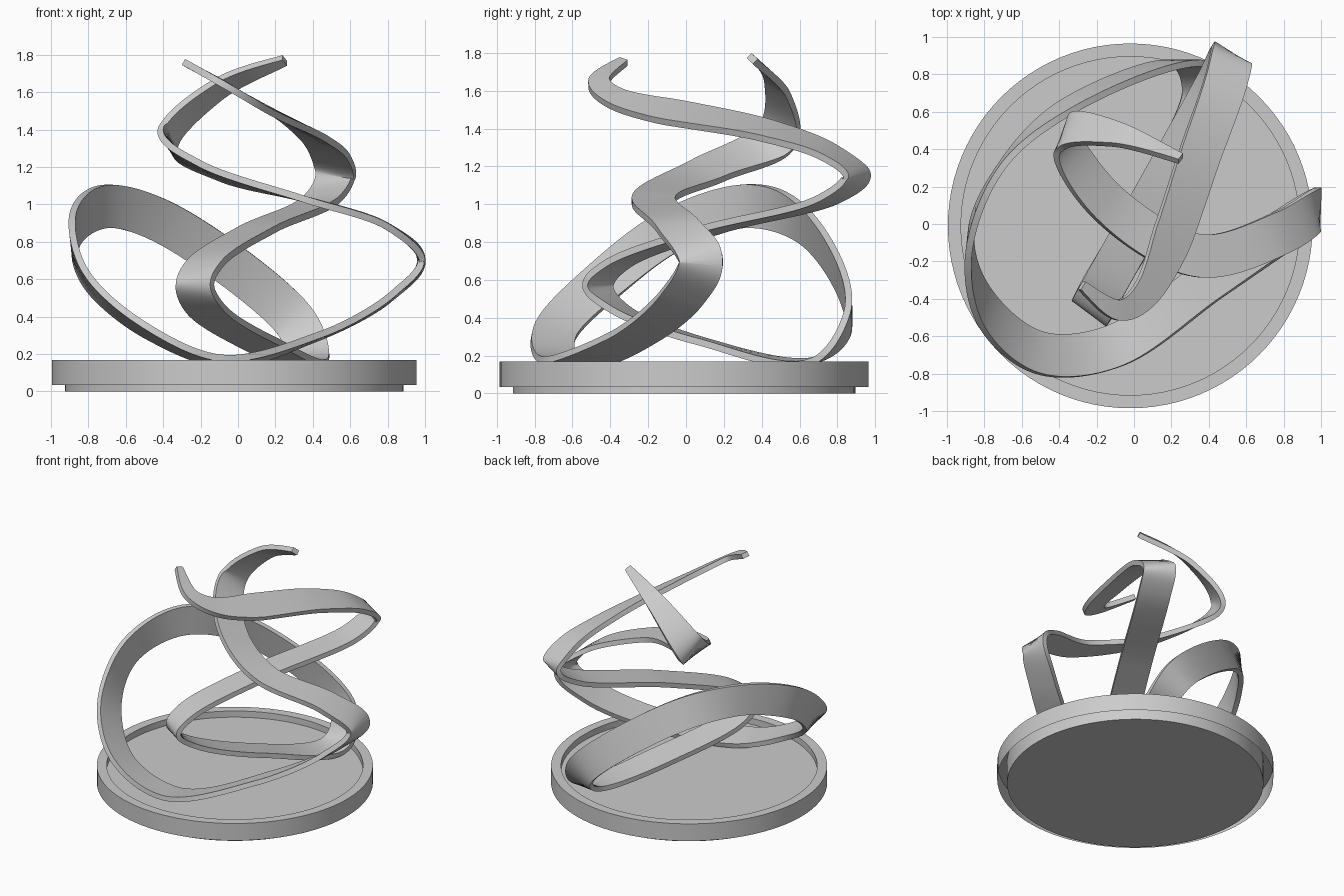
import bpy, bmesh, math
from mathutils import Vector

if "Cube" in bpy.data.objects:
    bpy.data.objects.remove(bpy.data.objects["Cube"])

CX, CY = -0.02, -0.01
WIDTH, THICK, STEPS = 0.23, 0.036, 14


def finish(bm, name):
    bmesh.ops.recalc_face_normals(bm, faces=bm.faces)
    me = bpy.data.meshes.new(name)
    bm.to_mesh(me)
    bm.free()
    ob = bpy.data.objects.new(name, me)
    bpy.context.collection.objects.link(ob)
    bpy.ops.object.select_all(action='DESELECT')
    ob.select_set(True)
    bpy.context.view_layer.objects.active = ob
    bpy.ops.object.shade_smooth_by_angle(angle=math.radians(35))
    return ob


def skin(bm, rings, caps=True):
    # tube through equal rings, optionally capped at both ends
    n = len(rings[0])
    for a, b in zip(rings, rings[1:]):
        for i in range(n):
            j = (i + 1) % n
            bm.faces.new((a[i], a[j], b[j], b[i]))
    if caps:
        bm.faces.new(rings[0])
        bm.faces.new(rings[-1])


def lathe(name, profile, caps, n=96):
    bm = bmesh.new()
    turn = [2 * math.pi * i / n for i in range(n)]
    skin(bm, [[bm.verts.new((CX + r * math.cos(a), CY + r * math.sin(a), z)) for a in turn]
              for r, z in profile], caps)
    return finish(bm, name)


# base: foot disc with the floor on top, and a rim shell open underneath
lathe("base_disc", [(0.905, 0), (0.905, 0.12)], True)
lathe("base_rim", [(0.975, 0.035), (0.975, 0.168), (0.905, 0.168), (0.905, 0.12)], False)

# ribbon centre line from one tip to the other
PATH = [
    (0.25, 0.35, 1.77), (-0.1, 0.48, 1.62), (-0.37, 0.48, 1.36), (-0.15, 0.12, 1.18),
    (0.35, -0.17, 1.03), (0.8, -0.04, 0.88), (0.98, 0.08, 0.7), (0.82, -0.02, 0.51),
    (0.42, -0.29, 0.29), (-0.1, -0.65, 0.165), (-0.5, -0.69, 0.33), (-0.8, -0.44, 0.59),
    (-0.875, -0.08, 0.86), (-0.7, 0.32, 0.99), (-0.35, 0.63, 0.88), (0.3, 0.855, 0.38),
    (0.37, 0.68, 0.175), (0.09, 0.1, 0.27), (-0.18, -0.36, 0.45), (-0.23, -0.465, 0.57),
    (-0.18, -0.37, 0.68), (0.1, 0.13, 0.865), (0.45, 0.76, 1.03), (0.52, 0.9, 1.15),
    (0.49, 0.76, 1.27), (0.37, 0.42, 1.39), (0.07, -0.36, 1.555), (-0.08, -0.46, 1.645),
    (-0.28, -0.33, 1.755),
]
# direction across the ribbon at a few path points, blended in between
ACROSS = {0: (0, 0.7, -0.7), 3: (0.4, 0.8, -0.3), 4: (0, 1, 0), 8: (0.1, 1, 0),
          11: (0.1, 0.8, -0.4), 13: (0, 0.1, -1), 15: (-0.8, 0, -0.55), 16: (-1, 0, 0),
          19: (-0.8, 0.6, 0), 23: (-0.8, 0.5, 0), 26: (-0.85, 0, 0.5), 27: (-0.3, 0.9, 0.2),
          28: (0.5, 0.8, -0.3)}


def across(i):
    lo = max(k for k in ACROSS if k <= i)
    hi = min(k for k in ACROSS if k >= i)
    f = (i - lo) / max(hi - lo, 1)
    return Vector(ACROSS[lo]).lerp(Vector(ACROSS[hi]), f).normalized()


def spline(vals, i, t):
    p = [vals[min(max(i + k, 0), len(vals) - 1)] for k in (-1, 0, 1, 2)]
    # tangents weighted by the local chord lengths
    d = [(p[k + 1][0] - p[k][0]).length ** 0.5 for k in range(3)]
    d[0] = d[0] or d[1]
    d[2] = d[2] or d[1]
    t2, t3 = t * t, t * t * t
    out = []
    for c in (0, 1):
        a, b, e, f = (q[c] for q in p)
        m1 = ((b - a) / d[0] - (e - a) / (d[0] + d[1]) + (e - b) / d[1]) * d[1]
        m2 = ((e - b) / d[1] - (f - b) / (d[1] + d[2]) + (f - e) / d[2]) * d[1]
        out.append(b * (2 * t3 - 3 * t2 + 1) + m1 * (t3 - 2 * t2 + t)
                   + e * (3 * t2 - 2 * t3) + m2 * (t3 - t2))
    return out


keys = [(Vector(p), across(i)) for i, p in enumerate(PATH)]
samples = [spline(keys, i, s / STEPS) for i in range(len(keys) - 1) for s in range(STEPS)]
samples.append(keys[-1])

# flat ribbon with tapered tips
run = [0.0]
for a, b in zip(samples, samples[1:]):
    run.append(run[-1] + (b[0] - a[0]).length)
bm = bmesh.new()
rings = []
last = len(samples) - 1
for k, (c, w) in enumerate(samples):
    tan = (samples[min(k + 1, last)][0] - samples[max(k - 1, 0)][0]).normalized()
    w = (w - tan * w.dot(tan)).normalized()
    nrm = tan.cross(w)
    edge = min(run[k], run[-1] - run[k])
    half = 0.5 * WIDTH * min(1, 0.22 + edge)
    rings.append([bm.verts.new(c + w * half * sw + nrm * THICK * 0.5 * sn)
                  for sw, sn in ((-1, -1), (1, -1), (1, 1), (-1, 1))])
skin(bm, rings)
finish(bm, "twisting_ribbon")
